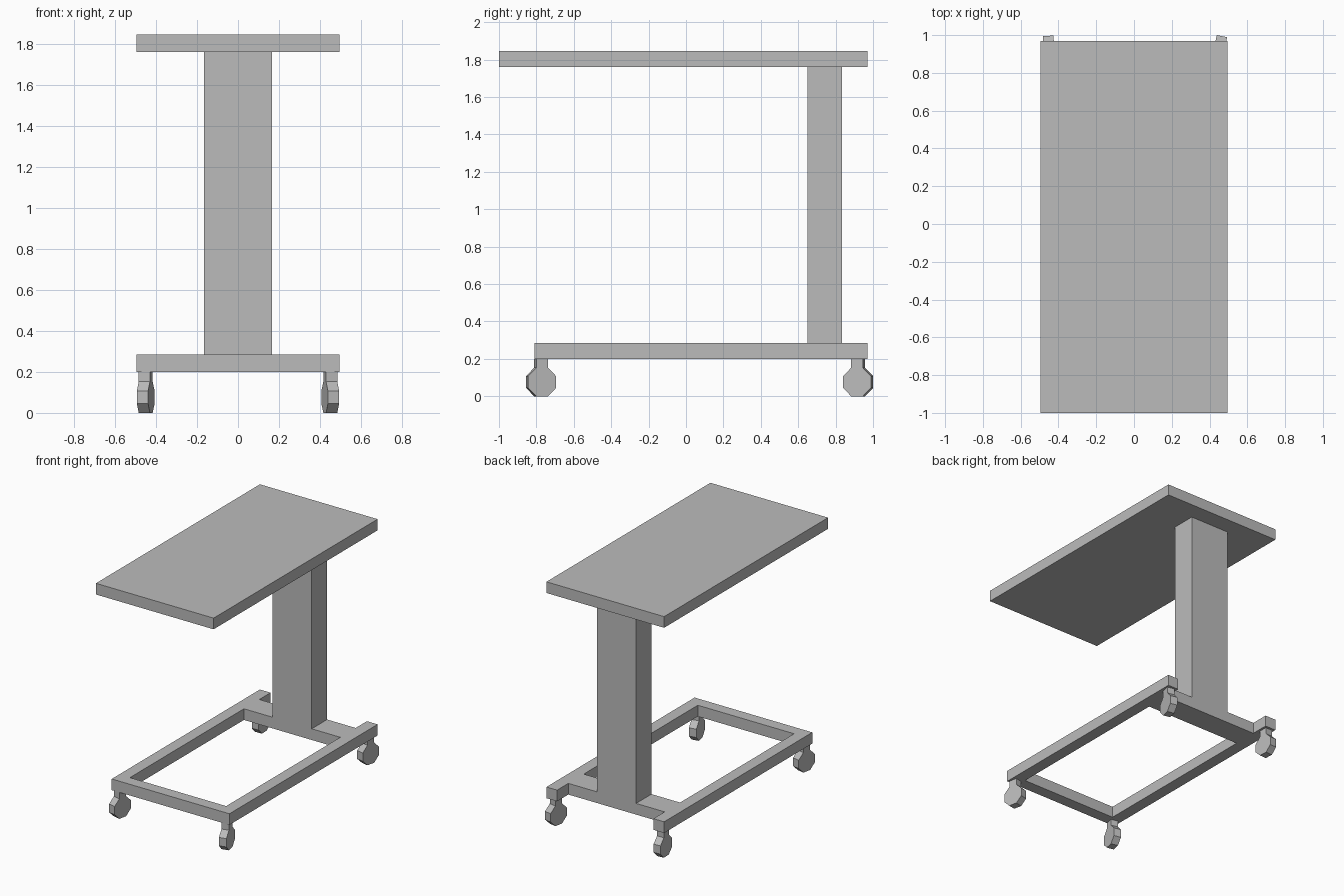
import bpy
import bmesh
import math

if "Cube" in bpy.data.objects:
    bpy.data.objects.remove(bpy.data.objects["Cube"], do_unlink=True)

# Single painted grey finish
GREY = (0.5, 0.5, 0.5, 1.0)
grey = bpy.data.materials.new("plain grey")
grey.use_nodes = True
grey.diffuse_color = GREY
grey.node_tree.nodes["Principled BSDF"].inputs["Base Color"].default_value = GREY


def finish(name, bm):
    bmesh.ops.recalc_face_normals(bm, faces=bm.faces)
    mesh = bpy.data.meshes.new(name)
    bm.to_mesh(mesh)
    bm.free()
    mesh.materials.append(grey)
    obj = bpy.data.objects.new(name, mesh)
    bpy.context.collection.objects.link(obj)
    return obj


def extrude(bm, faces, vector):
    grown = bmesh.ops.extrude_face_region(bm, geom=faces)["geom"]
    verts = [g for g in grown if isinstance(g, bmesh.types.BMVert)]
    bmesh.ops.translate(bm, verts=verts, vec=vector)


def box(name, x, y, z):
    bm = bmesh.new()
    corners = [(x[0], y[0]), (x[1], y[0]), (x[1], y[1]), (x[0], y[1])]
    face = bm.faces.new([bm.verts.new((a, b, z[0])) for a, b in corners])
    extrude(bm, [face], (0, 0, z[1] - z[0]))
    return finish(name, bm)


HALF, RAIL = 0.495, 0.09
FRONT, BACK = -0.81, 0.97
COLUMN_Y = (0.65, 0.835)
BASE_Z = (0.2, 0.285)
TOP_Z = (1.76, 1.845)

# Table top and supporting column
box("table_top", (-HALF, HALF), (-1.0, BACK), TOP_Z)
box("column", (-0.165, 0.165), COLUMN_Y, (BASE_Z[1], TOP_Z[0]))


# Base frame: side rails joined by a front bar and a bar under the column
def base_frame():
    bm = bmesh.new()
    xs = (-HALF, -HALF + RAIL, HALF - RAIL, HALF)
    ys = (FRONT, FRONT + RAIL, *COLUMN_Y, BACK)
    grid = [[bm.verts.new((x, y, BASE_Z[0])) for y in ys] for x in xs]
    faces = []
    for i in range(len(xs) - 1):
        for j in range(len(ys) - 1):
            if i == 1 and j % 2 == 1:
                continue
            faces.append(bm.faces.new((grid[i][j], grid[i + 1][j],
                                       grid[i + 1][j + 1], grid[i][j + 1])))
    extrude(bm, faces, (0, 0, BASE_Z[1] - BASE_Z[0]))
    return finish("base_frame", bm)


base_frame()


# Caster: octagonal wheel and stem in one profile, swivelled about its stem
def caster(name, x, y, turn):
    radius, thick = 0.0825, 0.056
    centre = radius * math.cos(math.pi / 8)
    outline = []
    for k in range(8):
        angle = math.radians(112.5 + 45 * k)
        outline.append((radius * math.cos(angle), centre + radius * math.sin(angle)))
    stem = abs(outline[0][0])
    outline += [(stem, BASE_Z[0]), (-stem, BASE_Z[0])]
    bm = bmesh.new()
    face = bm.faces.new([bm.verts.new((-thick / 2, a, b)) for a, b in outline])
    extrude(bm, [face], (thick, 0, 0))
    obj = finish(name, bm)
    obj.location = (x, y, 0)
    obj.rotation_euler.z = math.radians(turn)


caster("front_left_caster", 0.45, -0.775, 12)
caster("front_right_caster", -0.45, -0.775, -12)
caster("back_left_caster", 0.45, 0.92, -12)
caster("back_right_caster", -0.45, 0.92, 3)
